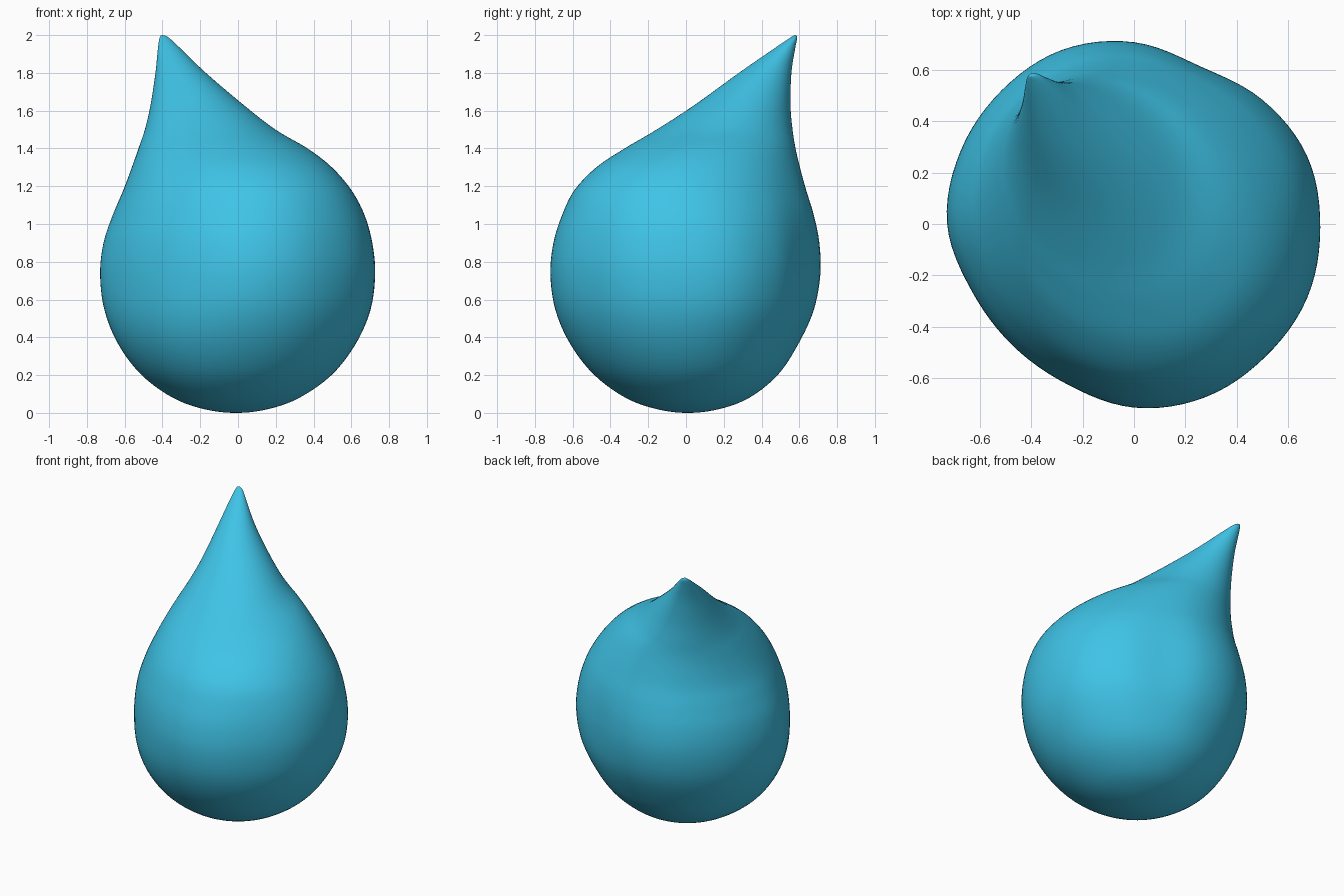
import bpy, bmesh, math

if "Cube" in bpy.data.objects:
    bpy.data.objects.remove(bpy.data.objects["Cube"])

# Section keys: z, x min, x max, y min, y max, diagonal skew
KEYS = [
    (0.00, -0.01, -0.01, 0.01, 0.01, 0.0),
    (0.02, -0.18, 0.16, -0.155, 0.175, 0.0),
    (0.08, -0.345, 0.325, -0.32, 0.335, 0.0),
    (0.20, -0.51, 0.495, -0.485, 0.485, 0.0),
    (0.36, -0.632, 0.62, -0.61, 0.592, 0.0),
    (0.54, -0.706, 0.70, -0.69, 0.675, 0.0),
    (0.73, -0.73, 0.726, -0.718, 0.711, 0.01),
    (0.90, -0.712, 0.711, -0.702, 0.706, 0.03),
    (1.05, -0.662, 0.669, -0.655, 0.676, 0.06),
    (1.18, -0.607, 0.60, -0.59, 0.636, 0.10),
    (1.30, -0.562, 0.497, -0.475, 0.603, 0.14),
    (1.40, -0.527, 0.368, -0.325, 0.58, 0.16),
    (1.50, -0.493, 0.198, -0.155, 0.564, 0.18),
    (1.63, -0.463, 0.03, 0.045, 0.553, 0.20),
    (1.80, -0.437, -0.17, 0.28, 0.558, 0.20),
    (1.93, -0.424, -0.305, 0.468, 0.578, 0.15),
    (1.985, -0.415, -0.365, 0.55, 0.588, 0.05),
    (2.00, -0.40, -0.40, 0.578, 0.578, 0.0),
]
# Slightly uneven outline of the belly, every 22.5 degrees from +x
LUMPS = [1.0, 1.005, 0.97, 0.93, 0.985, 1.015, 1.01, 1.01,
         1.005, 0.945, 0.925, 0.935, 0.985, 1.0, 0.995, 1.005]
SEG, STEPS = 96, 5


def spline(p, q, r, s, t):
    return [0.5 * (2*b + (c - a)*t + (2*a - 5*b + 4*c - d)*t*t
                   + (3*b - a - 3*c + d)*t**3) for a, b, c, d in zip(p, q, r, s)]


def mirrored(k):
    # phantom key past a pole: same section with its sides swapped
    return (k[0], k[2], k[1], k[4], k[3], k[5])


def lump(i):
    u = i / SEG * 16
    n = int(u)
    return spline(*[(LUMPS[(n + k) % 16],) for k in (-1, 0, 1, 2)], u - n)[0]


def fit(vals, lo, hi):
    a, b = min(vals), max(vals)
    return [lo + (v - a) * (hi - lo) / (b - a) for v in vals]


# Smoothly interpolated sections
pts = [mirrored(KEYS[1])] + KEYS + [mirrored(KEYS[-2])]
sections = [spline(*pts[i:i + 4], j / STEPS)
            for i in range(len(KEYS) - 1) for j in range(STEPS)][1:]

# Loft the drop through skewed, slightly uneven rings
bm = bmesh.new()
rings = []
for z, x0, x1, y0, y1, skew in sections:
    beta = math.acos(max(-1, min(1, -skew)))
    w = math.exp(-((z - 0.75) / 0.42) ** 2)
    r = [1 + w * (lump(i) - 1) for i in range(SEG)]
    ang = [math.tau * i / SEG for i in range(SEG)]
    xs = fit([k * math.cos(a) for k, a in zip(r, ang)], x0, x1)
    ys = fit([k * math.cos(a - beta) for k, a in zip(r, ang)], y0, y1)
    rings.append([bm.verts.new((x, y, z)) for x, y in zip(xs, ys)])
for lo, hi in zip(rings, rings[1:]):
    for i in range(SEG):
        j = (i + 1) % SEG
        bm.faces.new((lo[i], lo[j], hi[j], hi[i]))

# Bottom pole and tip
for key, ring in ((KEYS[0], rings[0]), (KEYS[-1], rings[-1])):
    pole = bm.verts.new((key[1], key[3], key[0]))
    for i in range(SEG):
        bm.faces.new((ring[i], ring[(i + 1) % SEG], pole))
bmesh.ops.recalc_face_normals(bm, faces=bm.faces)
for f in bm.faces:
    f.smooth = True

mesh = bpy.data.meshes.new("water_drop")
bm.to_mesh(mesh)
bm.free()
drop = bpy.data.objects.new("water_drop", mesh)
bpy.context.collection.objects.link(drop)

mat = bpy.data.materials.new("drop_blue")
mat.diffuse_color = (0.05, 0.55, 0.80, 1)
mat.use_nodes = True
mat.node_tree.nodes["Principled BSDF"].inputs["Base Color"].default_value = mat.diffuse_color
mesh.materials.append(mat)
